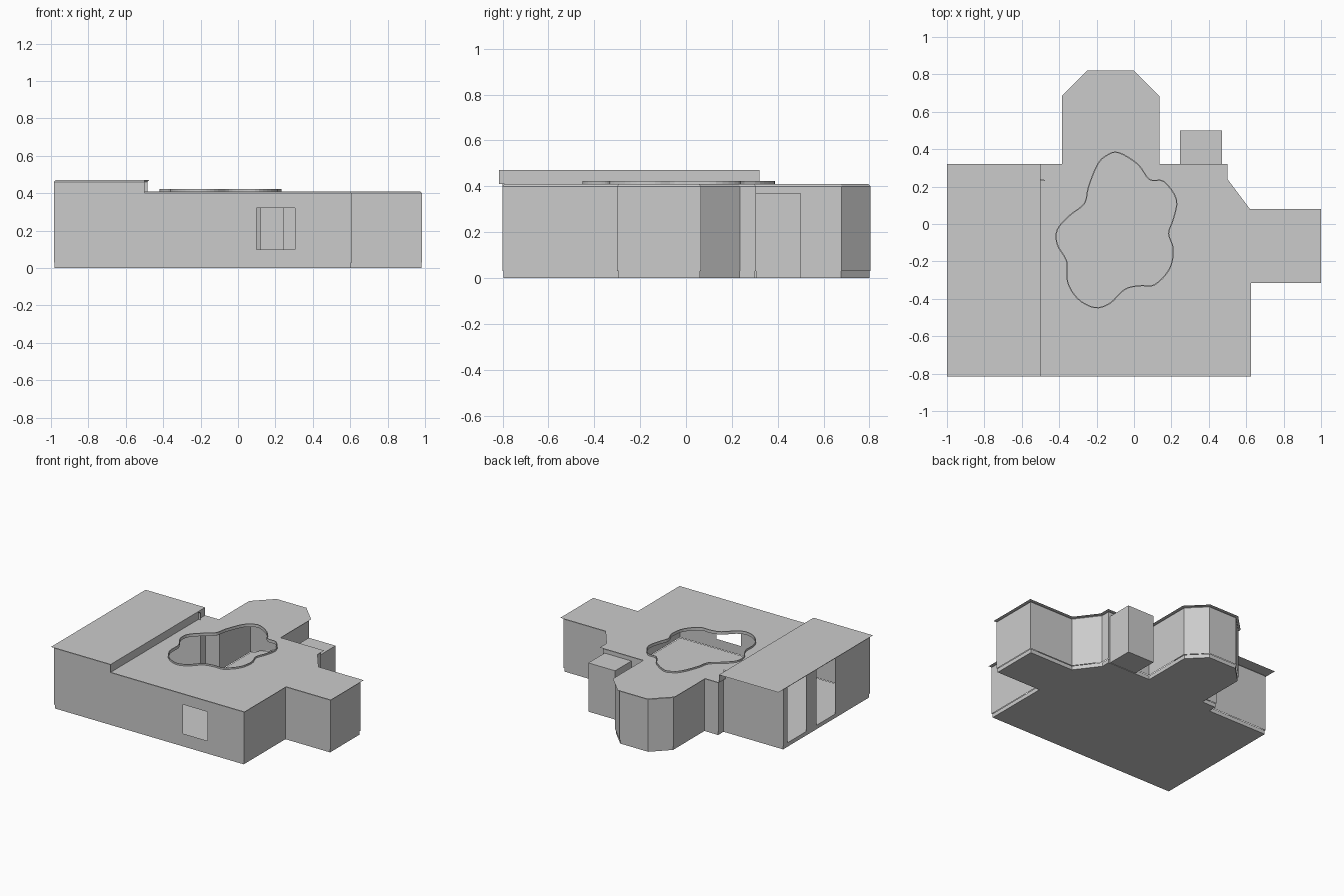
import bpy, bmesh
from mathutils import Vector

if "Cube" in bpy.data.objects:
    bpy.data.objects.remove(bpy.data.objects["Cube"])

LOW, HIGH, FLOOR = 0.40, 0.46, 0.03


def make(name, build):
    bm = bmesh.new()
    build(bm)
    bmesh.ops.remove_doubles(bm, verts=bm.verts, dist=1e-5)
    me = bpy.data.meshes.new(name)
    bm.to_mesh(me)
    bm.free()
    ob = bpy.data.objects.new(name, me)
    bpy.context.collection.objects.link(ob)
    return ob


def face(bm, pts):
    return bm.faces.new([bm.verts.new(p) for p in pts])


def inset(poly, d):
    """Mitred inward offset of a counter-clockwise outline."""
    out, n = [], len(poly)
    for i in range(n):
        a, b, c = (Vector(poly[(i + k) % n]) for k in (-1, 0, 1))
        u, v = (b - a).normalized(), (c - b).normalized()
        n1, n2 = Vector((-u.y, u.x)), Vector((-v.y, v.x))
        out.append(b + (n1 + n2) * d / (1 + n1.dot(n2)))
    return out


def smooth_loop(pts, steps=4):
    """Closed Catmull-Rom loop."""
    out, n = [], len(pts)
    for i in range(n):
        a, b, c, d = (Vector(pts[(i + k) % n]) for k in (-1, 0, 1, 2))
        for s in range(steps):
            t = s / steps
            out.append(0.5 * (2 * b + (c - a) * t + (2*a - 5*b + 4*c - d) * t*t
                              + (3*b - a - 3*c + d) * t**3))
    return out


# Plan of the walls, measured at the eaves
right_part = [(.625, -.815), (.625, -.315), (1, -.315), (1, .08), (.62, .08),
              (.5, .24), (.5, .32), (.135, .32), (.135, .685), (0, .82),
              (-.25, .82), (-.385, .685), (-.385, .32), (-.5, .32)]
plan = [(-1, -.815), (-.5, -.815)] + right_part + [(-.5, .255), (-1, .255)]
wall_line, floor_line, strip_line = inset(plan, .015), inset(plan, .02), inset(plan, .025)
tall = {0, 16, 17}

# Openings per wall edge: start point, end point, bottom, top
openings = {
    1: [((.10, -.8), (.305, -.8), .10, .32)],
    8: [((.47, .305), (.245, .305), FLOOR, .37)],
    17: [((-.985, .19), (-.985, -.03), FLOOR, HIGH - .005),
         ((-.985, -.16), (-.985, -.38), FLOOR, HIGH - .005)],
}


# Floor slab
def build_floor(bm):
    f = face(bm, [(*p, 0) for p in floor_line])
    r = bmesh.ops.extrude_face_region(bm, geom=[f])
    bmesh.ops.translate(bm, vec=(0, 0, FLOOR),
                        verts=[v for v in r['geom'] if isinstance(v, bmesh.types.BMVert)])
    bmesh.ops.recalc_face_normals(bm, faces=bm.faces)


make("floor_slab", build_floor)


# Thin outer walls with window and door openings
def build_walls(bm):
    n = len(plan)
    for i in range(n):
        a, b = wall_line[i], wall_line[(i + 1) % n]
        top = HIGH if i in tall else LOW

        def panel(p, q, z0, z1):
            if z1 - z0 > 1e-4:
                face(bm, [(*p, z0), (*q, z0), (*q, z1), (*p, z1)])

        cur = a
        for p, q, z0, z1 in openings.get(i, []):
            panel(cur, p, FLOOR, top)
            panel(p, q, FLOOR, z0)
            panel(p, q, z1, top)
            cur = q
        panel(cur, b, FLOOR, top)


make("walls", build_walls)


# Chamfered strip between wall tops and roof
def build_strip(bm):
    n = len(plan)
    for i in range(n):
        j = (i + 1) % n
        z = HIGH if i in tall else LOW
        face(bm, [(*wall_line[i], z), (*wall_line[j], z),
                  (*strip_line[j], z + .01), (*strip_line[i], z + .01)])


make("eaves_strip", build_strip)

# Free-form roof opening
hole = smooth_loop([
    (-.083, .382), (.02, .32), (.083, .238), (.16, .227), (.227, .13), (.21, .025),
    (.185, -.05), (.21, -.135), (.19, -.24), (.11, -.325), (.03, -.33), (-.05, -.35),
    (-.13, -.425), (-.21, -.447), (-.30, -.40), (-.355, -.31), (-.36, -.2),
    (-.41, -.11), (-.41, -.03), (-.345, .045), (-.265, .11), (-.243, .2),
    (-.195, .318), (-.147, .366)])


# Low roof sheet with the opening
def build_low_roof(bm):
    edges = []
    for loop in ([(-.5, -.815)] + right_part, hole):
        vs = [bm.verts.new((*p, LOW + .01)) for p in loop]
        edges += [bm.edges.new((vs[i - 1], vs[i])) for i in range(len(vs))]
    bmesh.ops.triangle_fill(bm, edges=edges, use_beauty=True, use_dissolve=False,
                            normal=(0, 0, 1))
    for f in bm.faces:
        f.normal_update()
        if f.normal.z < 0:
            f.normal_flip()


make("low_roof", build_low_roof)


# Raised rim around the opening
def build_rim(bm):
    for i in range(len(hole)):
        a, b = hole[i - 1], hole[i]
        face(bm, [(*a, LOW), (*b, LOW), (*b, .422), (*a, .422)])


rim = make("roof_opening_rim", build_rim)
mod = rim.modifiers.new("thickness", 'SOLIDIFY')
mod.thickness = .006
mod.offset = 0


# High roof sheet and its step
def build_high_roof(bm):
    z0, z1 = LOW + .01, HIGH + .01
    y0, y1 = -.815, .32
    face(bm, [(-1, y0, z1), (-.5, y0, z1), (-.5, y1, z1), (-1, y1, z1)])
    face(bm, [(-.5, y0, z0), (-.5, y1, z0), (-.5, y1, z1), (-.5, y0, z1)])


make("high_roof", build_high_roof)


# Rear alcove box, open toward the room
def build_alcove(bm):
    bmesh.ops.create_cube(bm, size=1)
    for v in bm.verts:
        v.co = (.3575 + v.co.x * .225, .4025 + v.co.y * .195, .185 + v.co.z * .37)
    front = [f for f in bm.faces if f.normal.y < -.9]
    bmesh.ops.delete(bm, geom=front, context='FACES_ONLY')


make("rear_alcove", build_alcove)
